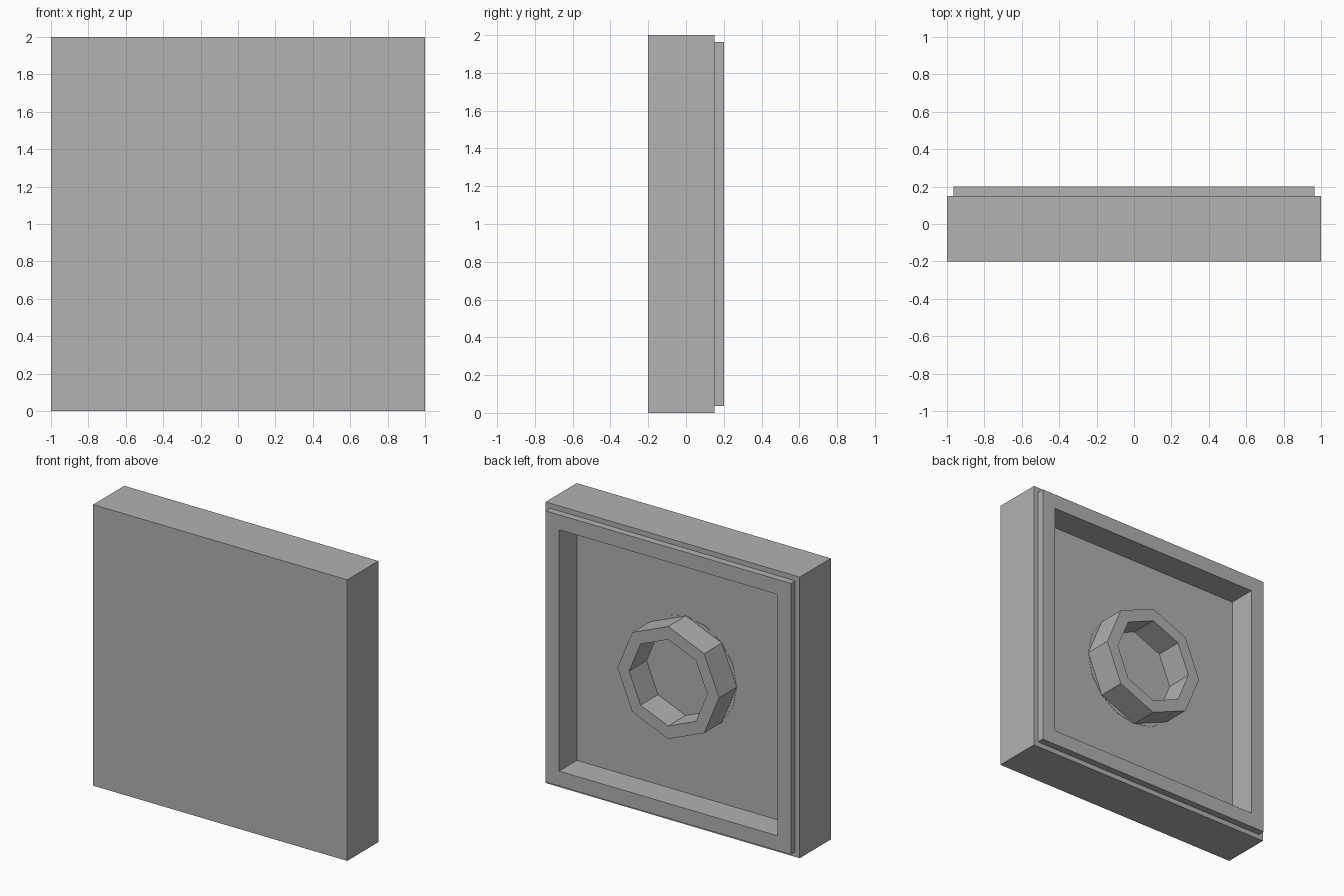
import bpy, bmesh, math
from mathutils import Matrix, Vector

cube = bpy.data.objects.get("Cube")
if cube:
    bpy.data.objects.remove(cube, do_unlink=True)

grey = bpy.data.materials.new("plain grey")
grey.use_nodes = True
colour = (0.445, 0.445, 0.445, 1)
grey.diffuse_color = colour
grey.node_tree.nodes["Principled BSDF"].inputs["Base Color"].default_value = colour


def finish(bm, name):
    mesh = bpy.data.meshes.new(name)
    bm.to_mesh(mesh)
    bm.free()
    mesh.materials.append(grey)
    obj = bpy.data.objects.new(name, mesh)
    bpy.context.collection.objects.link(obj)


def back_face(bm):
    return max(bm.faces, key=lambda f: f.normal.y)


def step(bm, face, inset, height):
    """Inset a face, then push it straight along y with upright walls."""
    bmesh.ops.inset_individual(bm, faces=[face], thickness=inset)
    face = bmesh.ops.extrude_discrete_faces(bm, faces=[face])["faces"][0]
    bmesh.ops.translate(bm, verts=face.verts, vec=(0, height, 0))
    bm.normal_update()
    return face


def prism(sides, radius, y0, y1):
    """Upright prism lying along y, standing at mid height of the panel."""
    bm = bmesh.new()
    place = Matrix.Translation((0, (y0 + y1) / 2, 1)) @ Matrix.Rotation(-math.pi / 2, 4, 'X')
    bmesh.ops.create_cone(bm, cap_ends=True, segments=sides, radius1=radius,
                          radius2=radius, depth=y1 - y0, matrix=place)
    bm.normal_update()
    return bm


# Slab with a raised rim and a square recess on the back
bm = bmesh.new()
bmesh.ops.create_cube(bm, size=1, matrix=Matrix.Translation((0, -0.025, 1))
                      @ Matrix.Diagonal((2, 0.35, 2, 1)))
bm.normal_update()
rim = step(bm, back_face(bm), 0.05, 0.05)
step(bm, rim, 0.15, -0.2)
finish(bm, "panel")

# Thin round base plate on the recess floor
finish(prism(16, 0.4, -0.02, 0.002), "base_plate")

# Octagonal ring with an open middle
bm = prism(8, 0.4, 0, 0.2)
step(bm, back_face(bm), 0.1 * math.cos(math.pi / 8), -0.196)
finish(bm, "ring")
